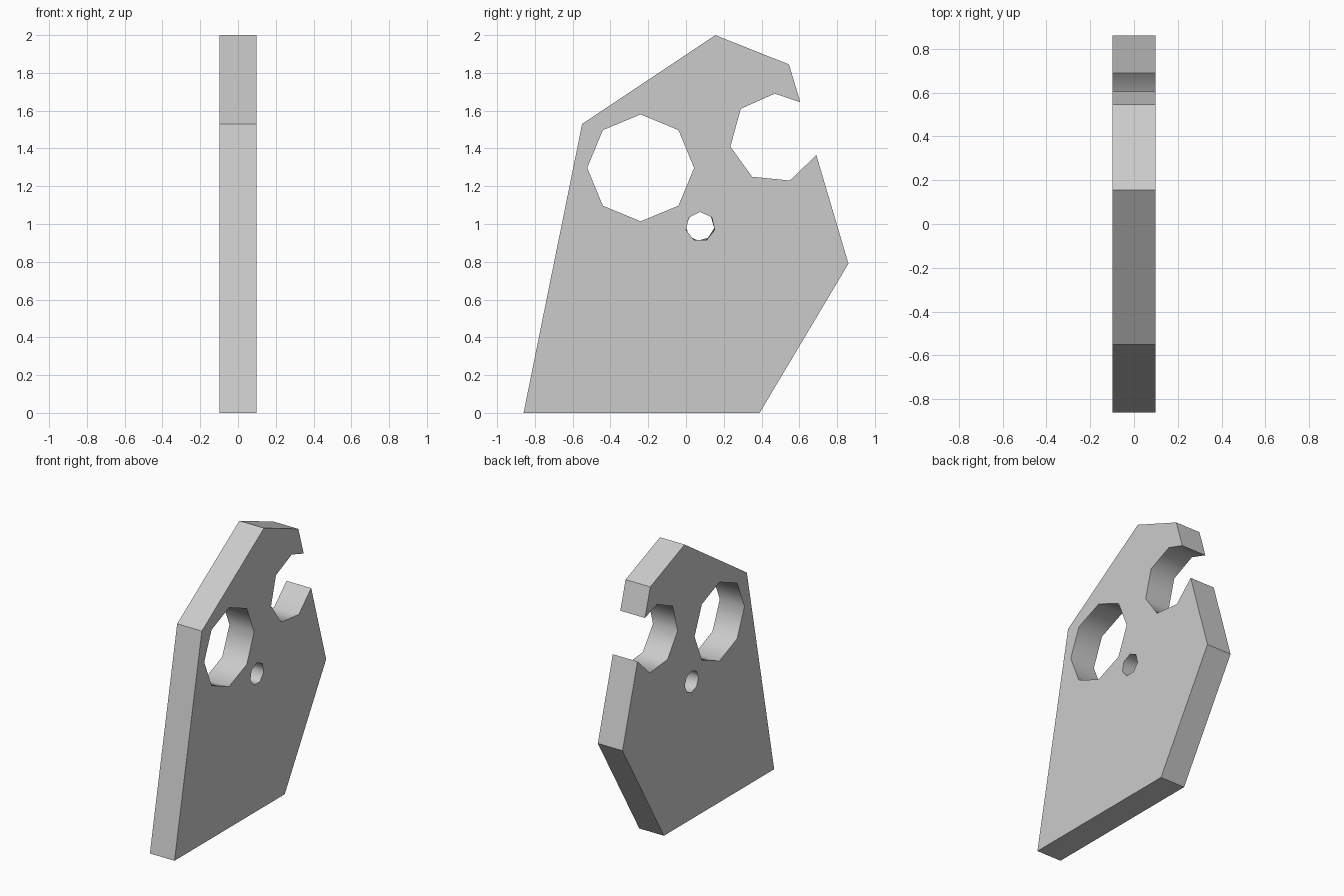
import bpy, bmesh
from math import sin, cos, pi

cube = bpy.data.objects.get("Cube")
if cube:
    bpy.data.objects.remove(cube)

HALF = 0.098  # half the plate thickness


def ring(y, z, r, n, start=0.0):
    """Corner points of a regular polygon in the y-z plane."""
    return [(y + r * cos(start + 2 * pi * i / n),
             z + r * sin(start + 2 * pi * i / n)) for i in range(n)]


# Plate outline, including the hook-shaped notch
outline = [(-0.86, 0), (0.39, 0), (0.86, 0.79),
           (0.69, 1.365), (0.55, 1.23), (0.35, 1.25), (0.235, 1.41),
           (0.29, 1.61), (0.47, 1.69), (0.605, 1.645),
           (0.545, 1.845), (0.155, 2), (-0.55, 1.53)]
NOTCH = range(3, 9)

# Large round window
window = ring(-0.24, 1.297, 0.283, 8)

# Pivot hole: seven-sided on one face, eight-sided on the other
pivot_far = ring(0.076, 0.986, 0.078, 8, pi / 2)
pivot_near = ring(0.076, 0.986, 0.078, 7, pi / 2)
a, b = pivot_near[3], pivot_near[4]
pivot_near.insert(4, ((a[0] + b[0]) / 2, (a[1] + b[1]) / 2))

bm = bmesh.new()
cap_edges = {HALF: [], -HALF: []}
curved = set()


def add_wall(near, far, smooth):
    """Join a loop on the +x face to a loop on the -x face."""
    loops = {x: [bm.verts.new((x, y, z)) for y, z in pts]
             for x, pts in ((HALF, near), (-HALF, far))}
    n = len(near)
    for i in range(n):
        j = (i + 1) % n
        p, q = loops[HALF], loops[-HALF]
        face = bm.faces.new((p[i], p[j], q[j], q[i]))
        face.smooth = i in smooth
        if face.smooth:
            curved.add(face)
    for x, verts in loops.items():
        cap_edges[x] += [bm.edges.get((verts[i], verts[(i + 1) % n]))
                         for i in range(n)]


add_wall(outline, outline, NOTCH)
add_wall(window, window, range(8))
add_wall(pivot_near, pivot_far, range(8))

# Flat sides with the holes left open
for x, edges in cap_edges.items():
    bmesh.ops.triangle_fill(bm, edges=edges, use_beauty=True, normal=(x, 0, 0))
bmesh.ops.recalc_face_normals(bm, faces=bm.faces)
caps = [f for f in bm.faces if abs(f.normal.x) > 0.99]
bmesh.ops.dissolve_limit(bm, angle_limit=0.01, verts=[],
                         edges=list({e for f in caps for e in f.edges
                                     if all(abs(g.normal.x) > 0.99 for g in e.link_faces)}))

# Only hole and notch walls shade smoothly
for e in bm.edges:
    e.smooth = all(f.smooth for f in e.link_faces)

mesh = bpy.data.meshes.new("plate")
bm.to_mesh(mesh)
bm.free()
plate = bpy.data.objects.new("plate", mesh)
bpy.context.collection.objects.link(plate)

# Plain grey
grey = bpy.data.materials.new("light_grey")
grey.use_nodes = True
color = (0.6, 0.6, 0.6, 1)
grey.diffuse_color = color
grey.node_tree.nodes["Principled BSDF"].inputs["Base Color"].default_value = color
mesh.materials.append(grey)
